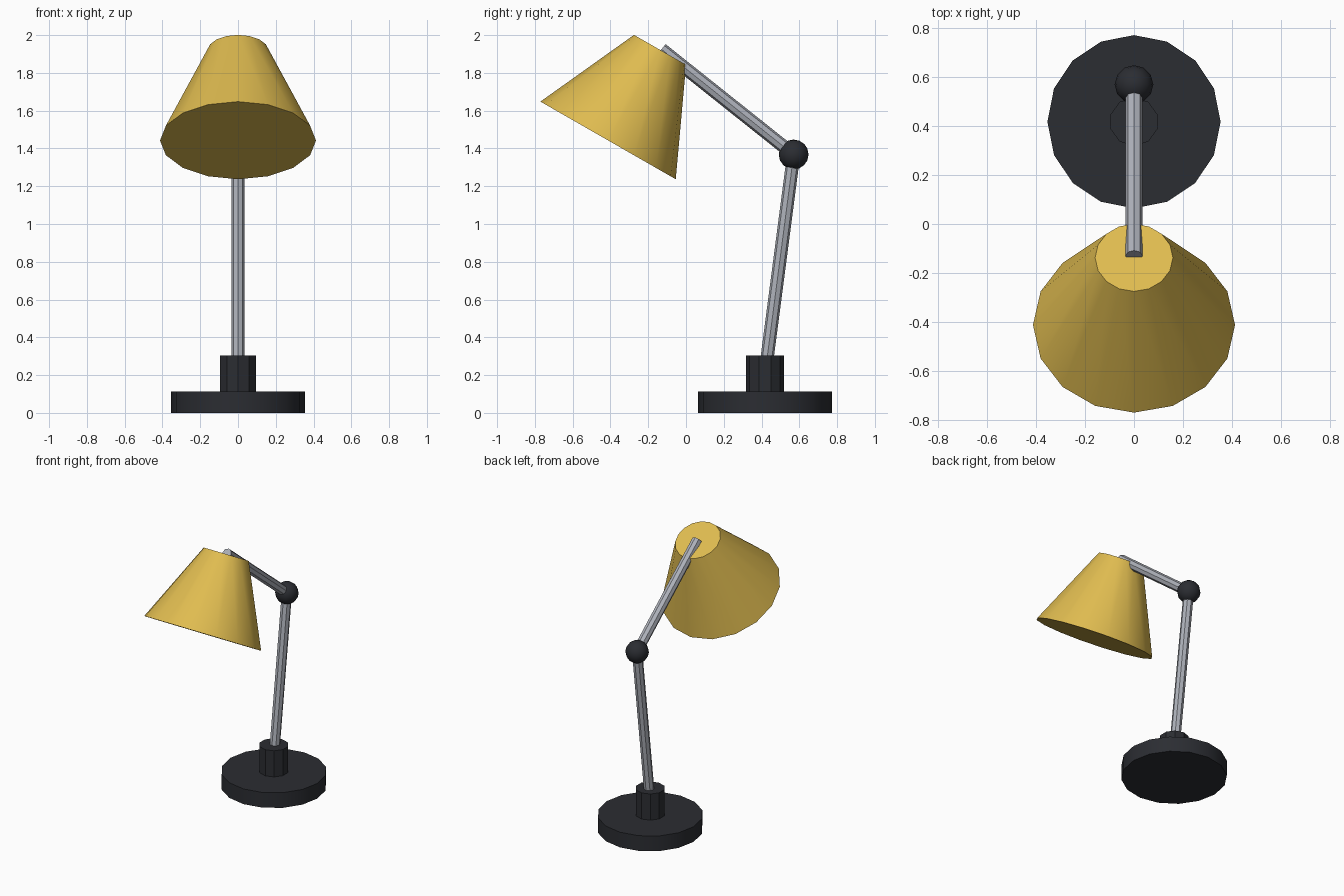
import bpy
import math
from mathutils import Vector

if "Cube" in bpy.data.objects:
    bpy.data.objects.remove(bpy.data.objects["Cube"])


def material(name, rgb):
    mat = bpy.data.materials.new(name)
    mat.diffuse_color = (*rgb, 1)
    mat.use_nodes = True
    mat.node_tree.nodes["Principled BSDF"].inputs["Base Color"].default_value = mat.diffuse_color
    return mat


DARK = material("dark_plastic", (0.024, 0.026, 0.032))
METAL = material("brushed_metal", (0.42, 0.44, 0.49))
YELLOW = material("yellow_paint", (0.74, 0.50, 0.08))


def finish(name, mat):
    obj = bpy.context.object
    obj.name = name
    obj.data.materials.append(mat)
    bpy.ops.object.shade_smooth_by_angle(angle=math.radians(30))
    return obj


def tube(name, start, end, r1, r2, sides, mat):
    """Capped cylinder or cone between two (y, z) points on the x = 0 plane."""
    a, b = Vector((0, *start)), Vector((0, *end))
    d = b - a
    bpy.ops.mesh.primitive_cone_add(
        vertices=sides, radius1=r1, radius2=r2, depth=d.length,
        location=(a + b) / 2, rotation=(-math.atan2(d.y, d.z), 0, 0))
    return finish(name, mat)


BASE_Y = 0.418
ELBOW = (0.57, 1.368)

# Weighted foot and neck
tube("base", (BASE_Y, 0), (BASE_Y, 0.112), 0.354, 0.354, 16, DARK)
tube("neck", (BASE_Y, 0.10), (BASE_Y, 0.305), 0.10, 0.10, 10, DARK)

# Arms
tube("lower_arm", (0.415, 0.18), ELBOW, 0.035, 0.035, 8, METAL)
tube("upper_arm", ELBOW, (-0.13, 1.925), 0.035, 0.035, 8, METAL)

# Elbow joint
bpy.ops.mesh.primitive_uv_sphere_add(
    segments=12, ring_count=8, radius=0.079, location=(0, *ELBOW))
finish("elbow_joint", DARK)

# Tilted lampshade
tube("lampshade", (-0.4125, 1.4425), (-0.1375, 1.922), 0.413, 0.159, 16, YELLOW)
